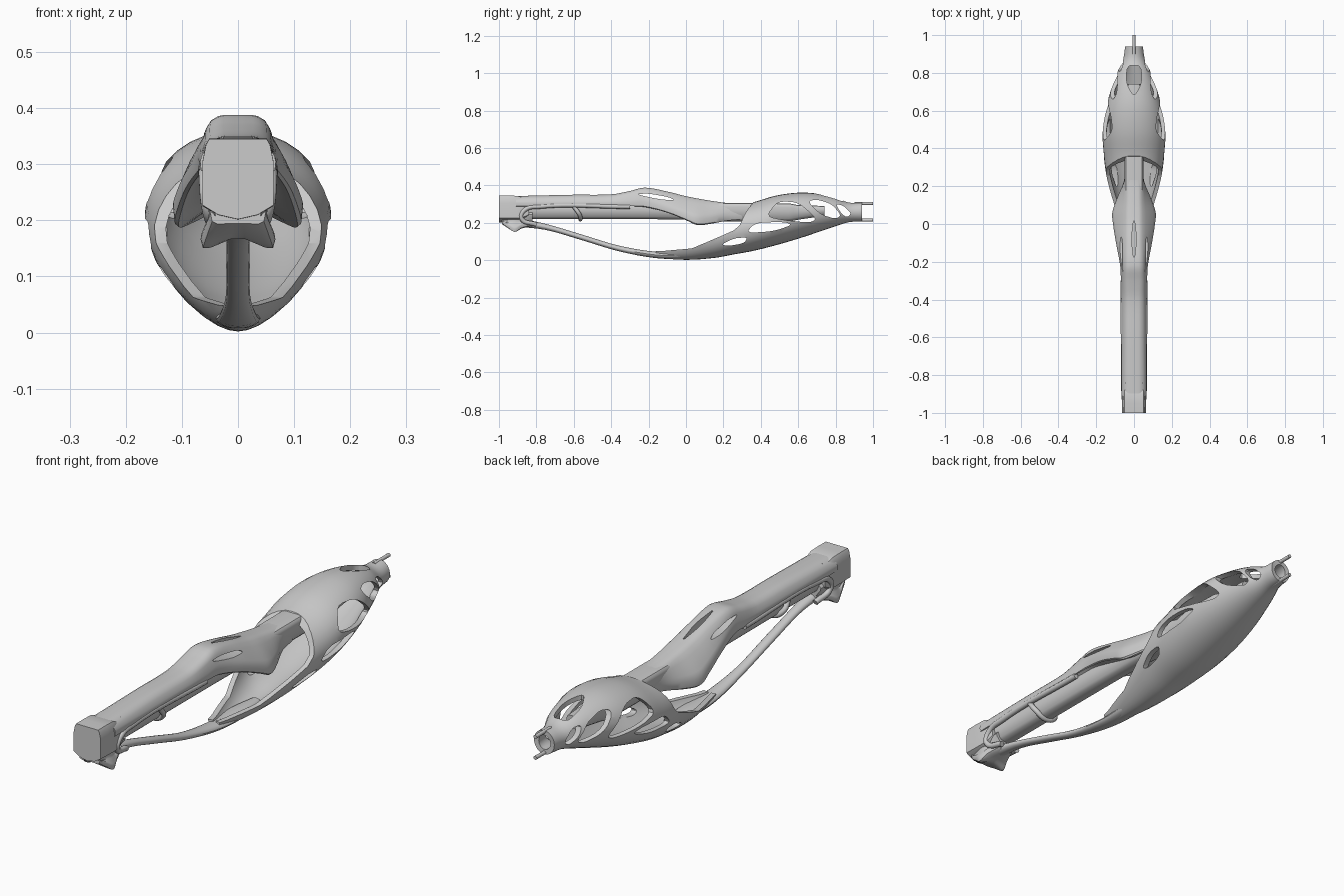
import bpy, bmesh, math

if "Cube" in bpy.data.objects:
    bpy.data.objects.remove(bpy.data.objects["Cube"])


def new_obj(name, verts, faces):
    me = bpy.data.meshes.new(name)
    me.from_pydata(verts, [], faces)
    bm = bmesh.new()
    bm.from_mesh(me)
    bmesh.ops.recalc_face_normals(bm, faces=bm.faces) if name.startswith("cut") else None
    bm.to_mesh(me)
    bm.free()
    ob = bpy.data.objects.new(name, me)
    bpy.context.collection.objects.link(ob)
    return ob


def rounded(pts, n):
    for _ in range(n):
        out = []
        for a, b in zip(pts, pts[1:] + pts[:1]):
            out.append(tuple(.8 * u + .2 * v for u, v in zip(a, b)))
            out.append(tuple(.2 * u + .8 * v for u, v in zip(a, b)))
        pts = out
    return pts


def mirrored(half):
    return half + [(-x, z) for x, z in reversed(half) if x > 1e-6]


def ellipse(w, zb, zt, n=32):
    zm, h = (zb + zt) / 2, (zt - zb) / 2
    return [(w * math.cos(2 * math.pi * i / n), zm + h * math.sin(2 * math.pi * i / n))
            for i in range(n)]


def loft(name, keys, steps=4, rnd=0, cap=True):
    """Smooth skin through (y, ring of x,z) stations."""
    ys = [k[0] for k in keys]
    rings = [rounded(k[1], rnd) for k in keys]
    n, last = len(rings[0]), len(keys) - 1

    def slope(i, j, c):
        a, b = max(i - 1, 0), min(i + 1, last)
        return (rings[b][j][c] - rings[a][j][c]) / (ys[b] - ys[a])

    verts = []
    for i in range(last):
        d = ys[i + 1] - ys[i]
        for s in range(steps + (i == last - 1)):
            t = s / steps
            h = (2*t**3 - 3*t*t + 1, t**3 - 2*t*t + t, 3*t*t - 2*t**3, t**3 - t*t)
            for j in range(n):
                x, z = (h[0] * rings[i][j][c] + h[1] * d * slope(i, j, c) +
                        h[2] * rings[i+1][j][c] + h[3] * d * slope(i+1, j, c) for c in (0, 1))
                verts.append((x, ys[i] + t * d, z))
    m = len(verts) // n
    faces = [(i*n + j, (i+1)*n + j, (i+1)*n + (j+1) % n, i*n + (j+1) % n)
             for i in range(m - 1) for j in range(n)]
    if cap:
        faces += [tuple(range(n)), tuple(reversed(range((m-1)*n, m*n)))]
    return new_obj(name, verts, faces)


def cut(ob, outline, axis='x', lo=-.4, hi=.4, rnd=2):
    """Cut a prism through ob: outline is (y,z) for axis x, (x,y) for axis z."""
    p = rounded(outline, rnd)
    n = len(p)
    v = [((e, a, b) if axis == 'x' else (a, b, e)) for e in (lo, hi) for a, b in p]
    f = [tuple(range(n)), tuple(range(n, 2*n))]
    f += [(i, (i+1) % n, (i+1) % n + n, i + n) for i in range(n)]
    c = new_obj("cutter", v, f)
    c.hide_render = True
    m = ob.modifiers.new("cut", 'BOOLEAN')
    m.object, m.operation, m.solver = c, 'DIFFERENCE', 'EXACT'
    apply(ob, m)
    bpy.data.objects.remove(c)


def apply(ob, m):
    bpy.context.view_layer.objects.active = ob
    bpy.ops.object.modifier_apply(modifier=m.name)


def tube(name, pts, r):
    cu = bpy.data.curves.new(name, 'CURVE')
    cu.dimensions, cu.bevel_depth, cu.bevel_resolution = '3D', r, 3
    cu.resolution_u, cu.use_fill_caps = 8, True
    sp = cu.splines.new('BEZIER')
    sp.bezier_points.add(len(pts) - 1)
    for b, p in zip(sp.bezier_points, pts):
        b.co = p
        b.handle_left_type = b.handle_right_type = 'AUTO'
    ob = bpy.data.objects.new(name, cu)
    bpy.context.collection.objects.link(ob)


# body shell: hollow pod, open at the front and tail: y, bottom, top, half width
S = [(-.16, .012, .2, .035), (0, .002, .24, .085), (.15, .012, .27, .122),
     (.25, .03, .29, .145), (.36, .05, .31, .16), (.48, .08, .345, .166),
     (.6, .115, .361, .152), (.7, .148, .356, .125), (.8, .182, .335, .09),
     (.87, .203, .308, .058), (.94, .208, .308, .047)]
shell = loft("body_shell", [(y, ellipse(w, b, t)) for y, b, t, w in S], cap=False)
sol = shell.modifiers.new("wall", 'SOLIDIFY')
sol.thickness, sol.offset = .02, -1
apply(shell, sol)

# mouth opening
cut(shell, [(-.6, .048), (0, .05), (.155, .115), (.28, .17), (.32, .26), (.37, .32),
            (.37, .7), (-.6, .7)], rnd=1)
# side windows, both sides at once
for hole in ([(.19, .085), (.26, .118), (.33, .122), (.31, .09), (.22, .075)],
             [(.32, .145), (.37, .2), (.52, .205), (.57, .19), (.47, .155)],
             [(.43, .235), (.49, .315), (.6, .31), (.7, .22), (.66, .2), (.52, .215)],
             [(.65, .315), (.7, .325), (.78, .3), (.83, .24), (.8, .22), (.72, .245)],
             [(.8, .3), (.84, .293), (.885, .25), (.86, .228), (.83, .25)]):
    cut(shell, hole)
# top window
cut(shell, [(0, .67), (.042, .75), (.036, .84), (-.036, .84), (-.042, .75)],
    'z', .27, .5)

# tail prongs
tube("tail_prong_top", [(0, .9, .303), (0, 1, .303)], .008)
tube("tail_prong_bottom", [(0, .88, .213), (0, 1, .215)], .008)

# lower strut from head to keel: y, centre z, half width, half height
loft("lower_strut", [(y, ellipse(w, z - h, z + h, 16)) for y, z, w, h in (
    (-.92, .205, .04, .025), (-.75, .178, .022, .016), (-.55, .12, .021, .015),
    (-.36, .063, .022, .015), (-.16, .028, .034, .017), (0, .026, .04, .018),
    (.12, .03, .02, .01))])

# inner bar running the length of the neck into the shell
loft("neck_bar", [(y, mirrored([(0, b), (w * .7, b + .008), (w, (b + t) / 2),
                                (w, t - .012), (w * .8, t), (0, t)]))
                  for y, b, t, w in ((-.93, .218, .3, .045), (-.3, .218, .3, .045),
                                     (.0, .215, .3, .045), (.2, .206, .305, .05),
                                     (.55, .206, .303, .048), (.6, .215, .295, .042), (.74, .235, .29, .036))],
     rnd=1)

# neck cover with hump and flared wings: y, top z, half width top, wide z, bottom z, half width bottom
C = [(-.91, .343, .055, .31, .283, .068), (-.6, .35, .052, .31, .286, .068),
     (-.4, .352, .052, .31, .286, .068), (-.3, .37, .055, .31, .285, .07),
     (-.22, .388, .052, .32, .28, .074), (-.1, .367, .05, .29, .25, .096),
     (0, .342, .05, .255, .21, .112), (.06, .33, .05, .235, .184, .116),
     (.13, .318, .047, .235, .19, .093), (.22, .306, .046, .25, .207, .056),
     (.3, .303, .042, .26, .215, .045)]
cover = loft("neck_cover", [(y, mirrored([(0, .255), (wb * .7, zb + .02), (wb * .96, zb),
                                          (wb, zw), (wt, zt - .012), (wt * .6, zt), (0, zt)]))
                            for y, zt, wt, zw, zb, wb in C], rnd=1)
# hump slots
cut(cover, [(-.27, .353), (-.2, .357), (-.09, .337), (-.06, .32), (-.14, .325)])
cut(cover, [(0, -.2), (.014, -.08), (0, .04), (-.014, -.08)], 'z', .3, .5, 1)

# side rails and hoop under the bar
for s in (-1, 1):
    tube("side_rail", [(s*.04, -.8, .19), (s*.054, -.88, .225), (s*.058, -.86, .27), (s*.058, -.78, .287),
                       (s*.06, -.3, .286)], .012)
tube("bar_hoop", [(-.056, -.6, .287), (-.052, -.57, .245), (0, -.565, .218),
                  (.052, -.57, .245), (.056, -.6, .287)], .011)

# head block and its winged lug
loft("head_block", [(y, mirrored([(0, b), (.035, b + .008), (w, b + .025), (w, t - .04),
                                  (w - .006, t - .01), (w - .012, t), (0, t)]))
                    for y, b, t, w in ((-1, .202, .345, .063), (-.9, .2, .344, .063),
                                       (-.87, .205, .333, .06), (-.84, .22, .34, .056))],
     steps=2)
loft("head_lug", [(y, mirrored([(0, b), (w * .9, b - d), (w, b - d + .025),
                                (w * .75, .205), (.055, .24), (.04, .26), (0, .26)]))
                  for y, b, d, w in ((-.985, .195, .002, .05), (-.95, .18, .012, .06),
                                     (-.915, .172, .026, .068), (-.88, .172, .004, .058),
                                     (-.82, .18, -.004, .035))], rnd=1)

# smooth shading, keeping hard edges
bpy.ops.object.select_all(action='DESELECT')
for ob in bpy.context.scene.objects:
    if ob.type == 'MESH':
        ob.select_set(True)
        bpy.context.view_layer.objects.active = ob
bpy.ops.object.shade_smooth_by_angle(angle=math.radians(35))
